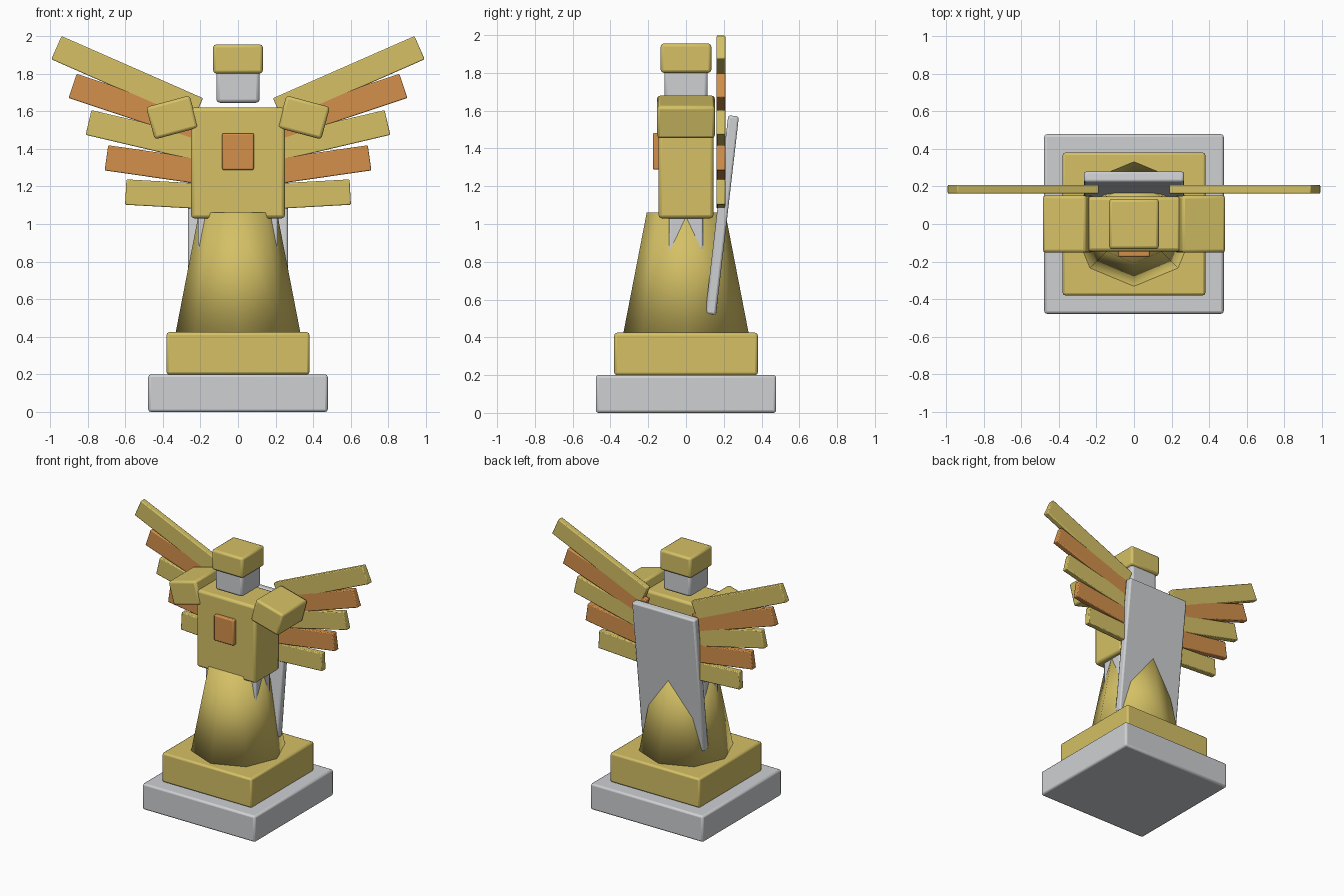
import bpy
from math import radians, cos, sin

if "Cube" in bpy.data.objects:
    bpy.data.objects.remove(bpy.data.objects["Cube"], do_unlink=True)


def make_material(name, rgb):
    mat = bpy.data.materials.new(name)
    mat.use_nodes = True
    mat.diffuse_color = (*rgb, 1)
    mat.node_tree.nodes["Principled BSDF"].inputs["Base Color"].default_value = (*rgb, 1)
    return mat


gold = make_material("gold", (0.66, 0.53, 0.13))
silver = make_material("silver", (0.62, 0.63, 0.65))
copper = make_material("copper", (0.65, 0.28, 0.07))


def box(name, center, size, mat, rotation=(0, 0, 0), bevel=0.014):
    """Soft-edged block; rotation is in degrees."""
    bpy.ops.mesh.primitive_cube_add(size=1, location=center)
    obj = bpy.context.object
    obj.name = name
    obj.scale = size
    bpy.ops.object.transform_apply(location=False, rotation=False, scale=True)
    obj.rotation_euler = [radians(a) for a in rotation]
    obj.data.materials.append(mat)
    mod = obj.modifiers.new("soft_edges", "BEVEL")
    mod.width = bevel
    mod.segments = 2
    bpy.ops.object.shade_smooth_by_angle(angle=radians(40))
    return obj


# Stepped base
box("base_slab", (0, 0, 0.1), (0.955, 0.955, 0.2), silver)
box("plinth", (0, 0, 0.312), (0.76, 0.76, 0.225), gold)

# Eight-sided robe skirt
bpy.ops.mesh.primitive_cone_add(vertices=8, radius1=0.336, radius2=0.208,
                                depth=0.66, location=(0, 0, 0.73))
skirt = bpy.context.object
skirt.name = "skirt"
skirt.data.materials.append(gold)
bpy.ops.object.shade_smooth()

# Body and head
box("torso", (0, 0, 1.325), (0.5, 0.292, 0.59), gold, bevel=0.018)
box("chest_gem", (0, -0.13, 1.385), (0.168, 0.09, 0.195), copper, bevel=0.008)
box("face", (0, 0, 1.745), (0.23, 0.23, 0.2), silver, bevel=0.018)
box("helmet", (0, 0, 1.878), (0.264, 0.268, 0.155), gold, bevel=0.016)

# Cape leaning away from the back
box("cape", (0, 0.191, 1.047), (0.532, 0.057, 1.058), silver,
    rotation=(-6.6, 0, 0), bevel=0.012)

# Feathers: tip x, tip z, upward angle, colour
feathers = [
    (0.966, 1.938, 23.7, gold),
    (0.880, 1.735, 18.5, copper),
    (0.795, 1.540, 13.2, gold),
    (0.700, 1.352, 8.2, copper),
    (0.597, 1.170, 3.2, gold),
]
ROOT_X = 0.213

for side, label in ((1, "left"), (-1, "right")):
    box(label + "_leg", (side * 0.132, 0, 0.78), (0.16, 0.18, 0.62), silver, bevel=0.01)
    box(label + "_shoulder", (side * 0.35, 0, 1.567), (0.24, 0.305, 0.178), gold,
        rotation=(0, side * 15, 0), bevel=0.016)
    for number, (tip_x, tip_z, angle, mat) in enumerate(feathers, 1):
        a = radians(angle)
        length = (tip_x - ROOT_X) / cos(a)
        center = (side * (tip_x + ROOT_X) / 2, 0.185, tip_z - length / 2 * sin(a))
        box(f"{label}_feather_{number}", center, (length, 0.046, 0.135), mat,
            rotation=(0, -side * angle, 0), bevel=0.006)
